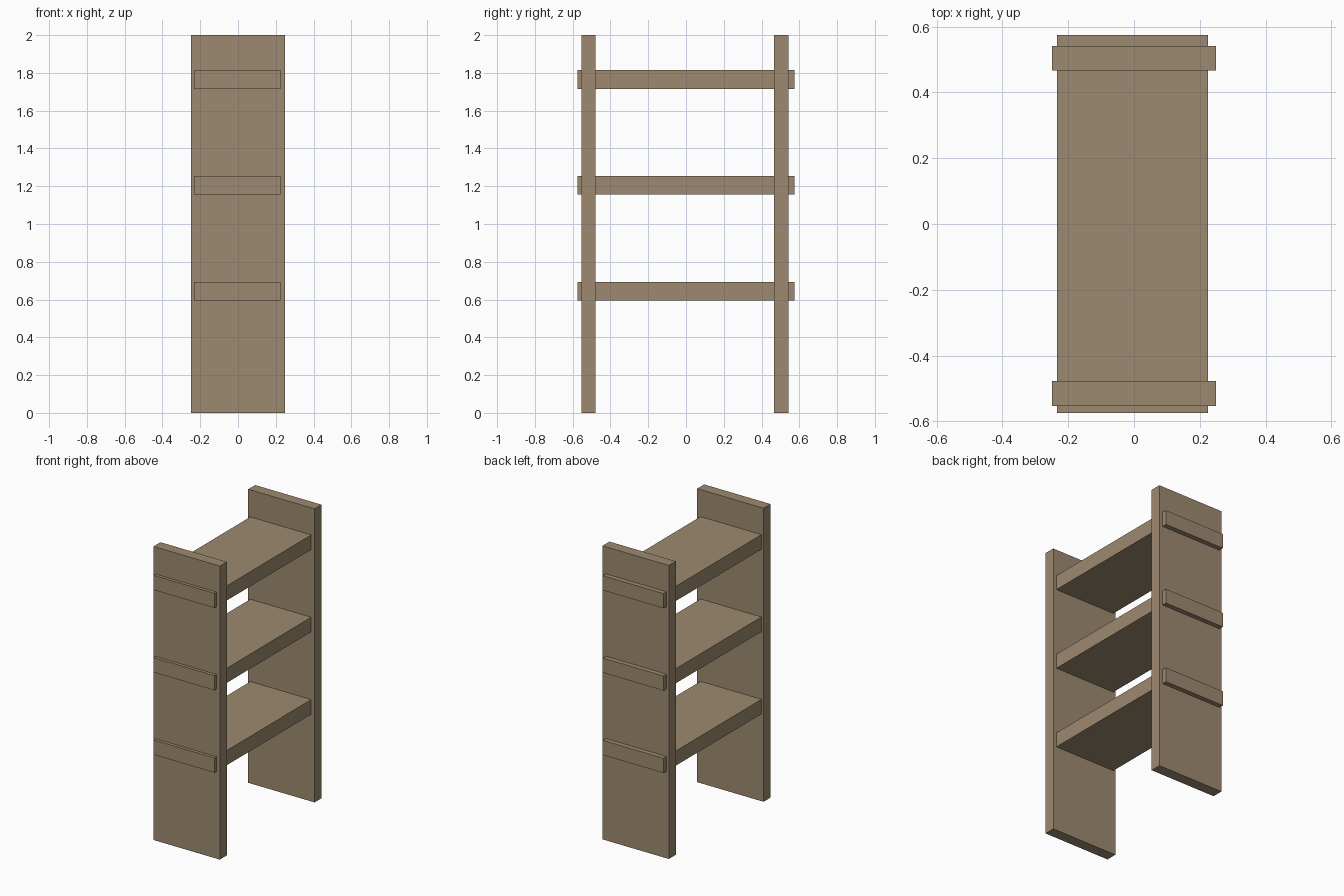
import bpy

if "Cube" in bpy.data.objects:
    bpy.data.objects.remove(bpy.data.objects["Cube"])

wood = bpy.data.materials.new("tan wood")
wood.diffuse_color = (0.34, 0.255, 0.16, 1)
wood.use_nodes = True
wood.node_tree.nodes["Principled BSDF"].inputs["Base Color"].default_value = wood.diffuse_color


def box(name, x, y, z):
    """Box from (min, max) ranges along each axis."""
    bpy.ops.mesh.primitive_cube_add(size=1, location=[sum(r) / 2 for r in (x, y, z)])
    ob = bpy.context.object
    ob.name = name
    ob.scale = [r[1] - r[0] for r in (x, y, z)]
    bpy.ops.object.transform_apply(location=False, rotation=False, scale=True)
    ob.data.materials.append(wood)
    return ob


# Upright side planks
box("front_upright", (-0.25, 0.25), (-0.553, -0.478), (0, 2))
box("back_upright", (-0.25, 0.25), (0.467, 0.542), (0, 2))

# Shelves running through both uprights, ends poking out
for i in range(3):
    z = 0.594 + 0.561 * i
    box(f"shelf_{i + 1}", (-0.234, 0.225), (-0.575, 0.575), (z, z + 0.1))
